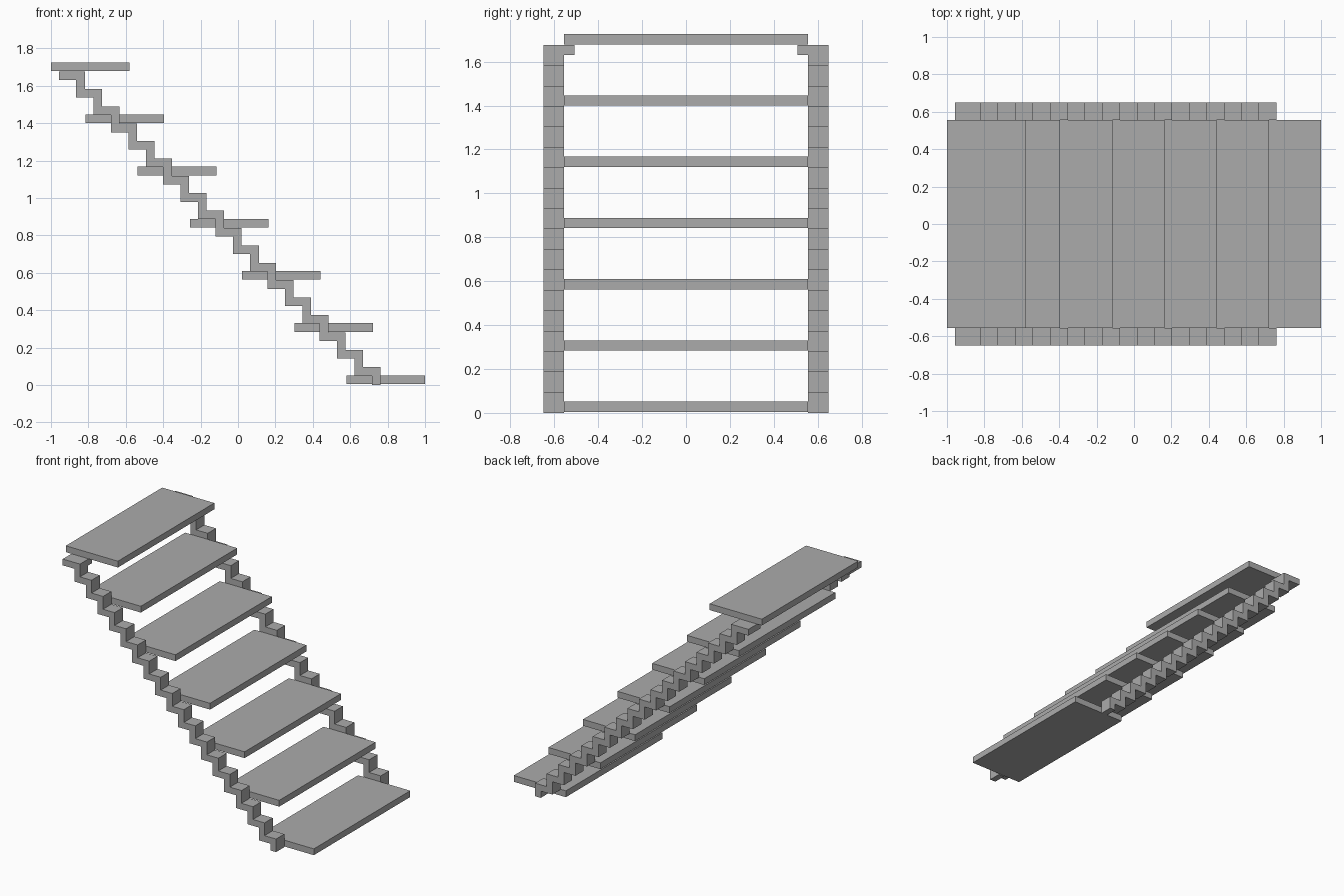
import bpy
import bmesh

if "Cube" in bpy.data.objects:
    bpy.data.objects.remove(bpy.data.objects["Cube"], do_unlink=True)

grey = bpy.data.materials.new("plain grey")
grey.use_nodes = True
colour = (0.41, 0.41, 0.41, 1)
grey.diffuse_color = colour
grey.node_tree.nodes["Principled BSDF"].inputs["Base Color"].default_value = colour


def extrude_profile(name, profile, y0, y1):
    """Closed x-z outline extruded from y0 to y1."""
    bm = bmesh.new()
    face = bm.faces.new([bm.verts.new((x, y0, z)) for x, z in profile])
    moved = bmesh.ops.extrude_face_region(bm, geom=[face])["geom"]
    verts = [v for v in moved if isinstance(v, bmesh.types.BMVert)]
    bmesh.ops.translate(bm, verts=verts, vec=(0, y1 - y0, 0))
    bmesh.ops.recalc_face_normals(bm, faces=bm.faces)
    mesh = bpy.data.meshes.new(name)
    bm.to_mesh(mesh)
    bm.free()
    mesh.materials.append(grey)
    obj = bpy.data.objects.new(name, mesh)
    bpy.context.collection.objects.link(obj)
    return obj


def box_profile(x0, x1, z0, z1):
    return [(x0, z0), (x1, z0), (x1, z1), (x0, z1)]


half_width = 0.555
outer = 0.65
thick = 0.046
pitch = 0.093
steps = 18

# Treads: regular spacing, with the landing pushed forward at the top
for i in range(7):
    x = -0.79 if i == 6 else 0.79 - 0.279 * i
    z = 0.005 + 0.279 * i
    name = "top_tread" if i == 6 else f"tread_{i + 1}"
    extrude_profile(name, box_profile(x - 0.21, x + 0.21, z, z + thick),
                    -half_width, half_width)

# Zigzag stringer outline: up the outer edge, back down the inner edge
right = [0.762 - pitch * i for i in range(steps)]
top = [0.095 + pitch * i for i in range(steps)]
end = right[-1] - pitch - thick
upper = [(right[0], 0)]
for i in range(steps):
    upper.append((right[i], top[i]))
    upper.append((right[i + 1] if i < steps - 1 else end, top[i]))
lower = [(end, top[-1] - thick)]
for i in reversed(range(steps)):
    lower.append((right[i] - thick, top[i] - thick))
    lower.append((right[i] - thick, top[i - 1] - thick if i else 0))

# Stringers and the small brackets under the top tread, on both sides
bracket = box_profile(end, right[-1], top[-1] - thick, top[-1])
for side, sign in (("left_side", 1), ("right_side", -1)):
    extrude_profile(f"stringer_{side}", upper + lower, sign * half_width, sign * outer)
    extrude_profile(f"top_bracket_{side}", bracket,
                    sign * (half_width - thick), sign * half_width)
